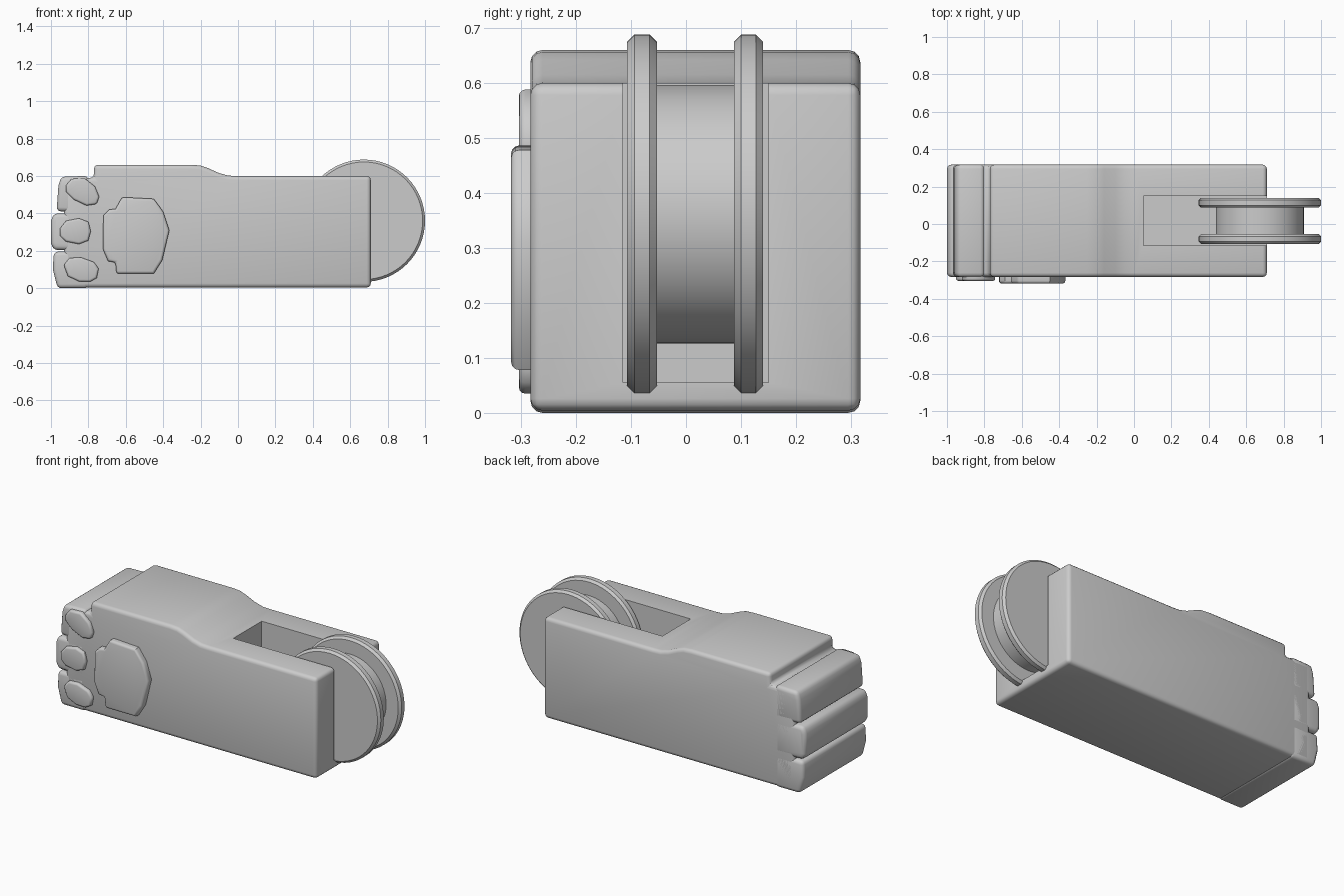
import bpy, bmesh, math

if "Cube" in bpy.data.objects:
    bpy.data.objects.remove(bpy.data.objects["Cube"])

def finish(obj, angle=35):
    bpy.ops.object.select_all(action='DESELECT')
    obj.select_set(True)
    bpy.context.view_layer.objects.active = obj
    for m in list(obj.modifiers):
        bpy.ops.object.modifier_apply(modifier=m.name)
    bpy.ops.object.shade_smooth_by_angle(angle=math.radians(angle))

def prism(name, pts, y0, y1, bevel=0.0, segs=3, limit=40):
    """Extrude an x-z outline from y0 to y1 and round its edges."""
    bm = bmesh.new()
    face = bm.faces.new([bm.verts.new((x, y0, z)) for x, z in pts])
    ext = bmesh.ops.extrude_face_region(bm, geom=[face])
    for v in ext['geom']:
        if isinstance(v, bmesh.types.BMVert):
            v.co.y = y1
    bmesh.ops.recalc_face_normals(bm, faces=bm.faces)
    me = bpy.data.meshes.new(name)
    bm.to_mesh(me)
    bm.free()
    obj = bpy.data.objects.new(name, me)
    bpy.context.collection.objects.link(obj)
    if bevel:
        b = obj.modifiers.new('round', 'BEVEL')
        b.width, b.segments = bevel, segs
        b.limit_method, b.angle_limit = 'ANGLE', math.radians(limit)
    return obj

FRONT, BACK = -0.283, 0.317

# Main body with raised rear top, and the wheel slot cut out of it
body = prism('body', [(-0.93, 0.004), (0.71, 0.004), (0.71, 0.6), (0.0, 0.6), (-0.05, 0.602),
                      (-0.10, 0.615), (-0.16, 0.642), (-0.20, 0.656), (-0.25, 0.66),
                      (-0.77, 0.66), (-0.77, 0.59), (-0.93, 0.59)],
             FRONT, BACK, 0.022)
cutter = prism('slot_cutter', [(0.05, 0.055), (0.9, 0.055), (0.9, 0.9), (0.05, 0.9)], -0.115, 0.15)
cutter.hide_render = True
cut = body.modifiers.new('slot', 'BOOLEAN')
cut.operation, cut.object, cut.solver = 'DIFFERENCE', cutter, 'EXACT'
finish(body)
bpy.data.objects.remove(cutter)

# Three toes across the end
toes = [[(-0.965, 0.0), (-0.8, 0.0), (-0.8, 0.2), (-0.985, 0.195), (-0.99, 0.1)],
        [(-0.985, 0.205), (-0.8, 0.2), (-0.8, 0.4), (-0.985, 0.4), (-1.0, 0.36), (-1.0, 0.24)],
        [(-0.97, 0.412), (-0.8, 0.405), (-0.8, 0.6), (-0.945, 0.597), (-0.96, 0.55)]]
for i, pts in enumerate(toes):
    finish(prism(f'toe_{i + 1}', pts, FRONT, BACK, 0.022))

# Toe pads on the front
pads = [[(-0.92, 0.55), (-0.89, 0.585), (-0.82, 0.588), (-0.765, 0.545), (-0.742, 0.49),
         (-0.755, 0.45), (-0.81, 0.442), (-0.88, 0.475), (-0.92, 0.515)],
        [(-0.952, 0.32), (-0.92, 0.36), (-0.85, 0.374), (-0.80, 0.355), (-0.787, 0.305),
         (-0.80, 0.255), (-0.85, 0.236), (-0.92, 0.25), (-0.952, 0.28)],
        [(-0.932, 0.125), (-0.90, 0.162), (-0.84, 0.165), (-0.77, 0.14), (-0.745, 0.105),
         (-0.755, 0.055), (-0.79, 0.035), (-0.85, 0.036), (-0.91, 0.065)]]
for i, pts in enumerate(pads):
    finish(prism(f'toe_pad_{i + 1}', pts, -0.304, -0.25, 0.012, 3, 60), 50)

# Large sole pad
finish(prism('sole_pad', [(-0.72, 0.39), (-0.722, 0.21), (-0.695, 0.145), (-0.655, 0.138),
                          (-0.65, 0.078), (-0.45, 0.078), (-0.405, 0.15), (-0.367, 0.31),
                          (-0.40, 0.41), (-0.45, 0.478), (-0.62, 0.487), (-0.655, 0.425),
                          (-0.69, 0.42)], -0.318, -0.25, 0.014, 3, 60))

# Spool wheel: lathe a profile of (radius, y) about the axle
profile = [(0, -0.107), (0.314, -0.107), (0.327, -0.094), (0.327, -0.066), (0.314, -0.053),
           (0.235, -0.053), (0.235, 0.087), (0.314, 0.087), (0.327, 0.10), (0.327, 0.127),
           (0.314, 0.14), (0, 0.14)]
bm = bmesh.new()
vs = [bm.verts.new((r, y, 0)) for r, y in profile]
es = [bm.edges.new(p) for p in zip(vs, vs[1:])]
bmesh.ops.spin(bm, geom=vs + es, cent=(0, 0, 0), axis=(0, 1, 0), angle=math.tau, steps=64)
bmesh.ops.remove_doubles(bm, verts=bm.verts, dist=1e-4)
bmesh.ops.recalc_face_normals(bm, faces=bm.faces)
me = bpy.data.meshes.new('wheel')
bm.to_mesh(me)
bm.free()
wheel = bpy.data.objects.new('wheel', me)
wheel.location = (0.673, 0, 0.361)
bpy.context.collection.objects.link(wheel)
finish(wheel)
